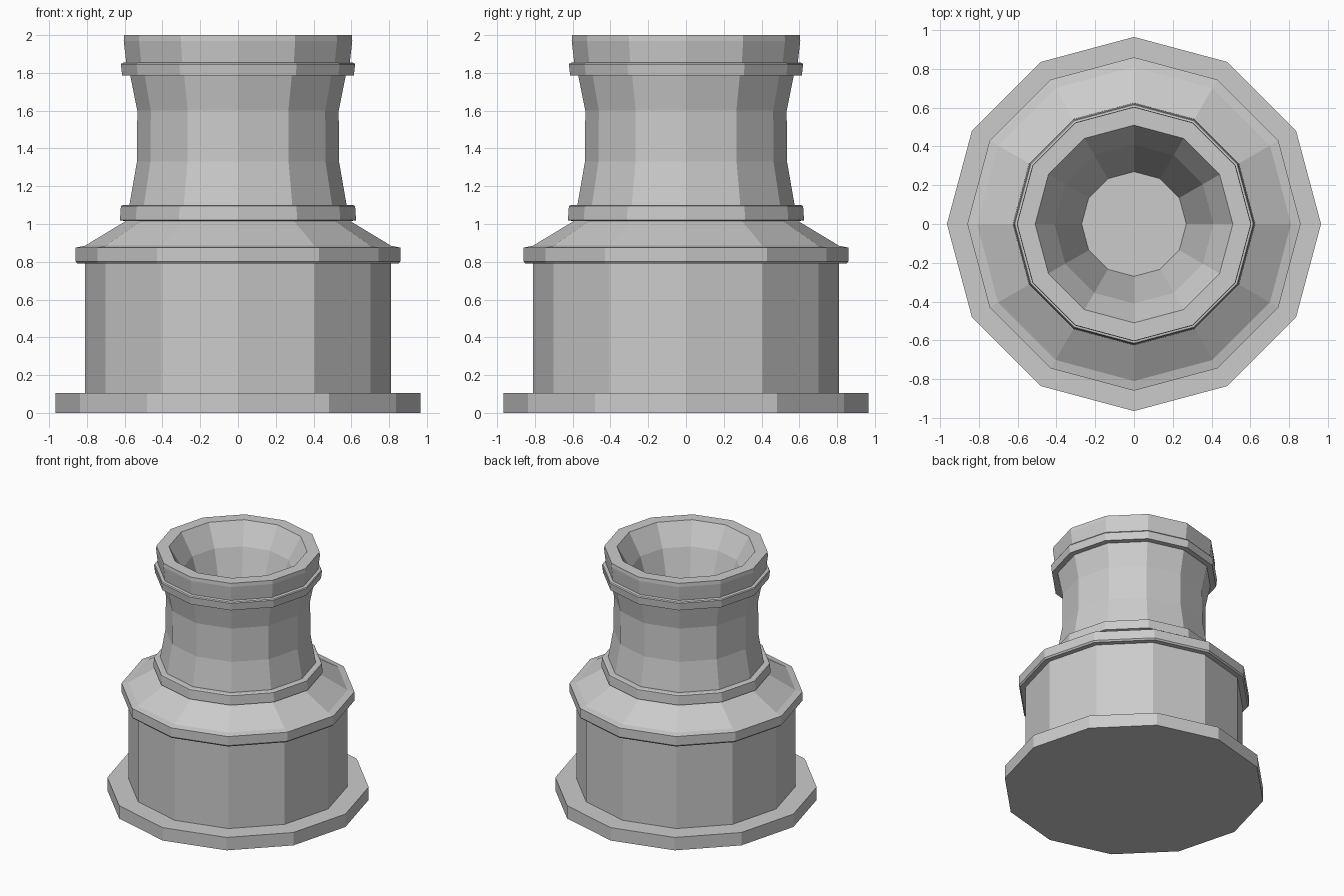
import bpy, bmesh, math

if "Cube" in bpy.data.objects:
    bpy.data.objects.remove(bpy.data.objects["Cube"])

SIDES = 12

# Profile as (radius, height), from bottom centre, up the outside, down into the bowl
PROFILE = [
    (0, 0), (0.965, 0), (0.965, 0.105),                # plinth
    (0.81, 0.105), (0.81, 0.79),                       # drum
    (0.85, 0.79), (0.86, 0.802), (0.86, 0.875),        # shoulder collar
    (0.81, 0.885), (0.595, 1.015),                     # sloped shoulder
    (0.625, 1.02), (0.62, 1.095), (0.61, 1.1),         # neck ring
    (0.575, 1.1), (0.535, 1.33), (0.533, 1.6),         # waisted neck
    (0.57, 1.785),
    (0.613, 1.785), (0.62, 1.845), (0.615, 1.853),     # upper ring
    (0.592, 1.856), (0.605, 1.97), (0.603, 2.0),       # lip
    (0.51, 2.0), (0.41, 1.83), (0.27, 1.38), (0, 1.38) # hollow mouth
]


def lathe(name, profile, sides):
    """Revolve a profile around z with flat faces."""
    bm = bmesh.new()
    verts = [bm.verts.new((r, 0, z)) for r, z in profile]
    edges = [bm.edges.new(pair) for pair in zip(verts, verts[1:])]
    bmesh.ops.spin(bm, geom=verts + edges, cent=(0, 0, 0), axis=(0, 0, 1),
                   angle=2 * math.pi, steps=sides, use_duplicate=False)
    bmesh.ops.remove_doubles(bm, verts=bm.verts[:], dist=1e-4)
    bmesh.ops.recalc_face_normals(bm, faces=bm.faces[:])
    mesh = bpy.data.meshes.new(name)
    bm.to_mesh(mesh)
    bm.free()
    obj = bpy.data.objects.new(name, mesh)
    bpy.context.collection.objects.link(obj)
    return obj


lathe("stepped_pot", PROFILE, SIDES)
